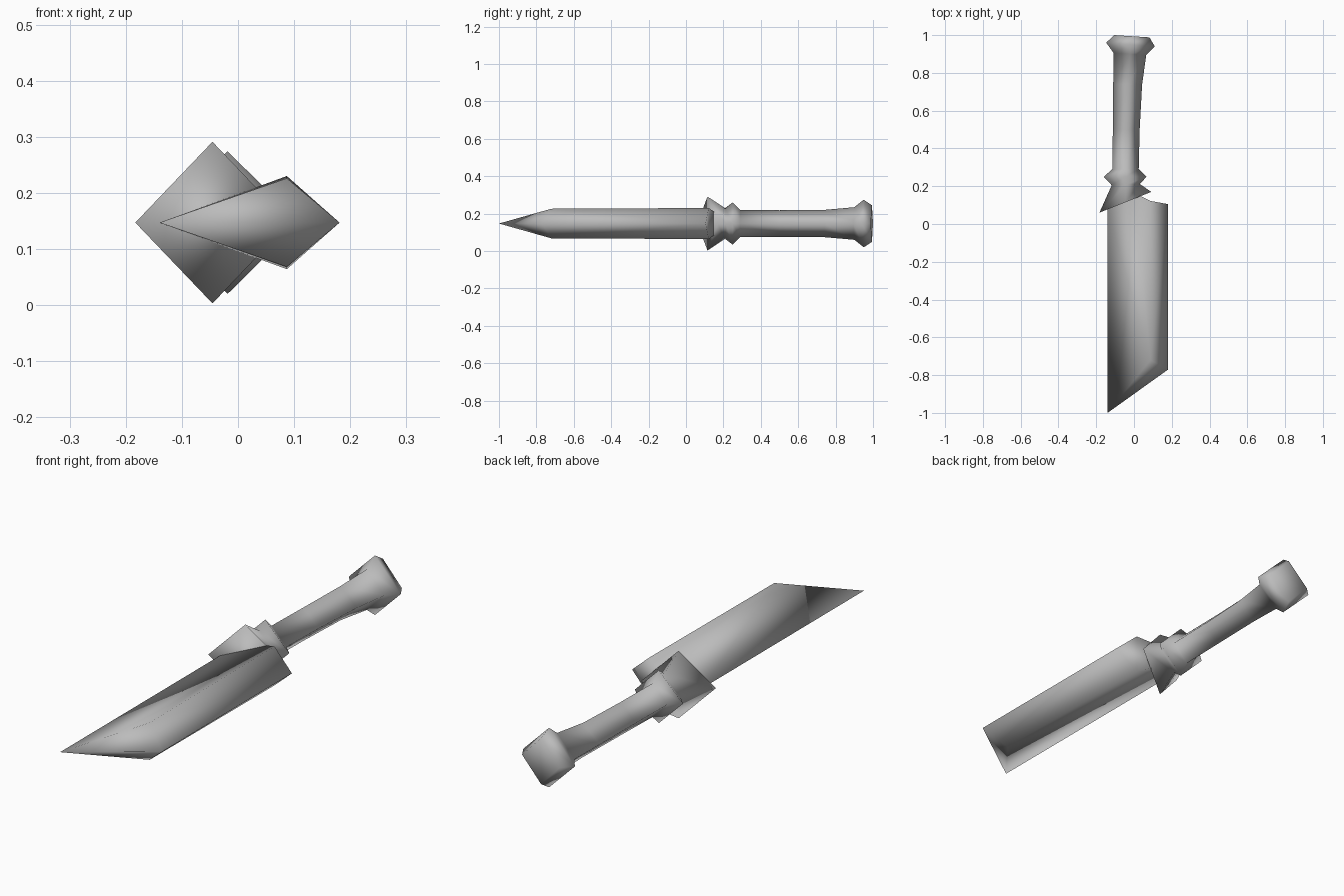
import bpy, bmesh

if "Cube" in bpy.data.objects:
    bpy.data.objects.remove(bpy.data.objects["Cube"])

ZC = 0.147  # height of the knife's central plane

steel = bpy.data.materials.new("grey_steel")
steel.diffuse_color = (0.5, 0.5, 0.5, 1)
steel.use_nodes = True
steel.node_tree.nodes["Principled BSDF"].inputs["Base Color"].default_value = steel.diffuse_color


def make(name, bm):
    bmesh.ops.remove_doubles(bm, verts=bm.verts, dist=1e-5)
    bmesh.ops.recalc_face_normals(bm, faces=bm.faces)
    me = bpy.data.meshes.new(name)
    bm.to_mesh(me)
    bm.free()
    me.materials.append(steel)
    for p in me.polygons:
        p.use_smooth = True
    ob = bpy.data.objects.new(name, me)
    bpy.context.collection.objects.link(ob)
    return ob


def diamond_loft(name, rings):
    """Four-sided body; ring = (left x, left y, right x, right y, half height)."""
    bm = bmesh.new()
    loops = []
    for xl, yl, xr, yr, h in rings:
        xm, ym = (xl + xr) / 2, (yl + yr) / 2
        pts = [(xl, yl, ZC), (xm, ym, ZC + h), (xr, yr, ZC), (xm, ym, ZC - h)]
        loops.append([bm.verts.new(p) for p in pts])
    for a, b in zip(loops, loops[1:]):
        for i in range(4):
            j = (i + 1) % 4
            bm.faces.new((a[i], a[j], b[j], b[i]))
    bm.faces.new(loops[0])
    bm.faces.new(loops[-1])
    return make(name, bm)


# Slanted guard, collar, grip and pommel in one continuous body
diamond_loft("guard_grip_and_pommel", [
    (-0.183, 0.06, 0.092, 0.17, 0.144),    # guard front
    (-0.118, 0.205, 0.030, 0.212, 0.082),  # neck
    (-0.160, 0.25, 0.067, 0.25, 0.113),    # collar
    (-0.115, 0.29, 0.025, 0.29, 0.072),    # grip start
    (-0.112, 0.50, 0.030, 0.50, 0.071),
    (-0.110, 0.74, 0.043, 0.74, 0.073),
    (-0.108, 0.905, 0.065, 0.895, 0.087),  # grip end
    (-0.147, 0.96, 0.110, 0.94, 0.127),    # pommel rim
    (-0.105, 1.00, 0.082, 0.988, 0.098),   # pommel end
])

# Blade: one cutting edge on the left, ridge near the spine on the right
bm = bmesh.new()


def v(x, y, z=0.0):
    return bm.verts.new((x, y, ZC + z))


edge_tip, edge_base = v(-0.14, -1.0), v(-0.14, 0.08)
spine_tip, spine_base = v(0.181, -0.77), v(0.181, 0.105)
mids, ridges = [], []
for s in (1, -1):
    ridge_tip = v(0.087, -0.72, s * 0.079)
    ridge_base = v(0.087, 0.122, s * 0.083)
    mid = v(0.0, 0.165, s * 0.051)
    bm.faces.new((edge_tip, ridge_tip, ridge_base, mid, edge_base))  # wide bevel
    bm.faces.new((ridge_tip, spine_tip, spine_base, ridge_base))     # spine bevel
    bm.faces.new((edge_tip, spine_tip, ridge_tip))                   # tip bevel
    mids.append(mid)
    ridges.append(ridge_base)
# Blade heel
bm.faces.new((edge_base, mids[0], mids[1]))
bm.faces.new((mids[0], ridges[0], ridges[1], mids[1]))
bm.faces.new((ridges[0], spine_base, ridges[1]))
make("blade", bm)
